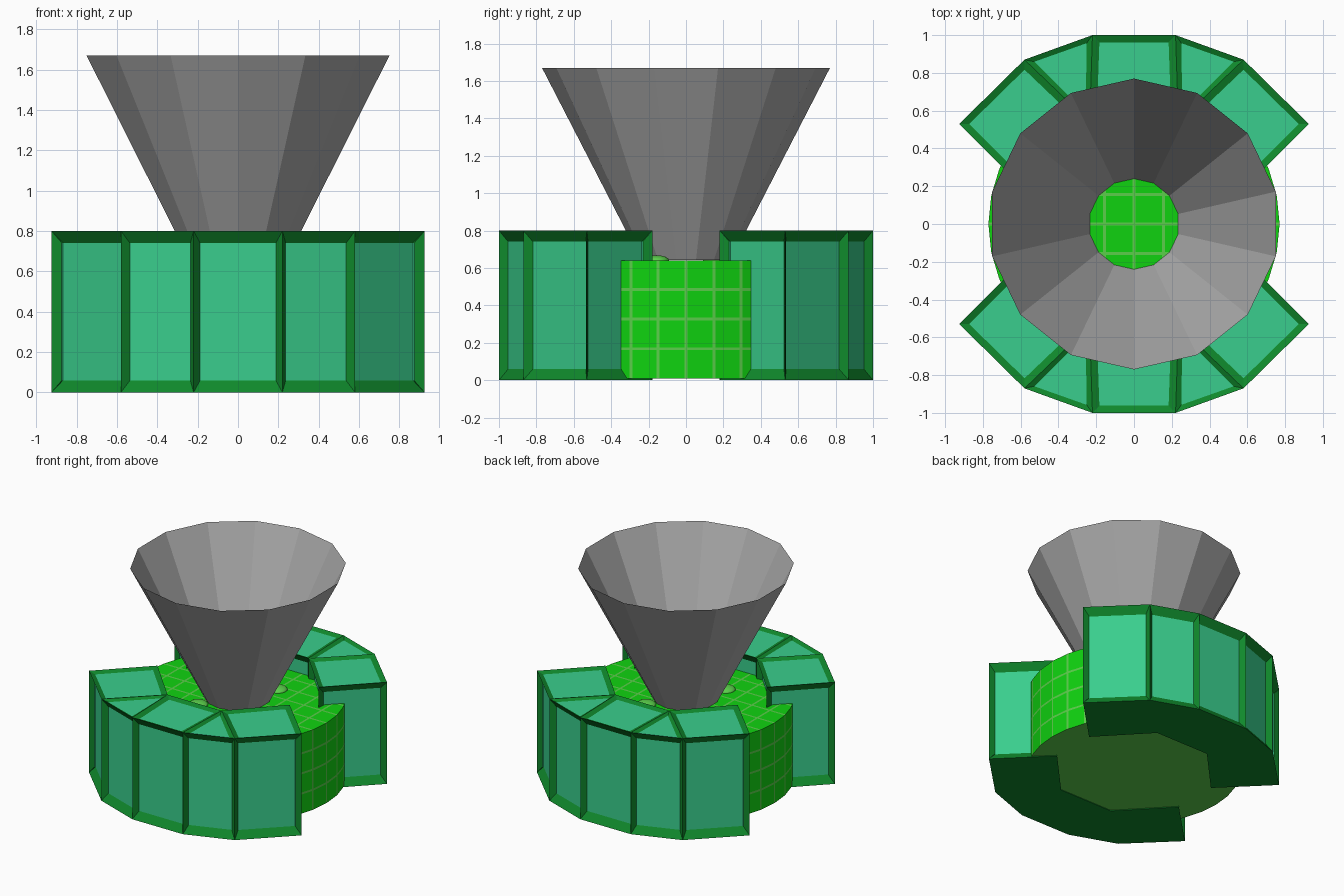
import bpy, bmesh, math
from mathutils import Vector

if "Cube" in bpy.data.objects:
    bpy.data.objects.remove(bpy.data.objects["Cube"])


def material(name, rgb):
    m = bpy.data.materials.new(name)
    m.diffuse_color = (*rgb, 1)
    m.use_nodes = True
    m.node_tree.nodes["Principled BSDF"].inputs["Base Color"].default_value = m.diffuse_color
    return m


FRAME = material("dark green frame", (0.005, 0.25, 0.025))
PANEL = material("teal panel", (0.041, 0.617, 0.266))
LIME = material("lime tile", (0.005, 0.65, 0.005))
LINE = material("olive green line", (0.105, 0.62, 0.07))
GREY = material("grey funnel", (0.40, 0.40, 0.40))


def finish(bm, name, *mats):
    me = bpy.data.meshes.new(name)
    bm.to_mesh(me)
    bm.free()
    for m in mats:
        me.materials.append(m)
    ob = bpy.data.objects.new(name, me)
    bpy.context.collection.objects.link(ob)
    return ob


# --- Half ring of framed boxes with recessed panels, mirrored front/back ---
OUTER = [(-.925, .53), (-.58, .87), (-.22, 1), (.22, 1), (.58, .87), (.925, .53)]
INNER = [(-.575, .18), (-.235, .54), (.235, .54), (.575, .18)]
HEIGHT = 0.8


def half_ring(name, side):
    bm = bmesh.new()
    pts = OUTER + INNER[::-1]                  # one closed outline, 10 corners
    n = len(pts)
    lo = [bm.verts.new((x, y * side, 0)) for x, y in pts]
    hi = [bm.verts.new((x, y * side, HEIGHT)) for x, y in pts]
    segments = [(0, 1, 8, 9), (1, 2, 8), (2, 3, 7, 8), (3, 4, 7), (4, 5, 6, 7)]
    tops = [bm.faces.new([hi[i] for i in s]) for s in segments]
    for s in segments:
        bm.faces.new([lo[i] for i in s])
    walls = [bm.faces.new((lo[i], lo[(i + 1) % n], hi[(i + 1) % n], hi[i])) for i in range(n)]
    bmesh.ops.recalc_face_normals(bm, faces=bm.faces[:])
    # recess the wall panels, with wider rails above and below
    bmesh.ops.inset_individual(bm, faces=walls, thickness=0.045, depth=-0.04)
    for f in walls:
        f.material_index = 1
        for v in f.verts:
            v.co.z += 0.027 if v.co.z < HEIGHT / 2 else -0.027
    # recess the top panels
    bmesh.ops.inset_individual(bm, faces=tops, thickness=0.053, depth=-0.015)
    for f in tops:
        f.material_index = 1
    return finish(bm, name, FRAME, PANEL)


half_ring("front_ring", -1)
half_ring("back_ring", 1)

# --- Central drum: tiled side with thin lines, plain underside ---
R, Z0, Z1, SIDES, STEP, W = 0.77, 0.01, 0.64, 32, 0.155, 0.008

angles = [2 * math.pi * i / SIDES + s * W / R for i in range(SIDES) for s in (-1, 1)]
rim = [(R * math.cos(a), R * math.sin(a)) for a in angles]
levels = [Z0]
for k in range(1, 4):
    levels += [Z0 + k * 0.158 - W, Z0 + k * 0.158 + W]
levels.append(Z1)

bm = bmesh.new()
loops = [[bm.verts.new((x, y, z)) for x, y in rim] for z in levels]
for j in range(len(levels) - 1):
    for i in range(len(rim)):
        k = (i + 1) % len(rim)
        f = bm.faces.new((loops[j][i], loops[j][k], loops[j + 1][k], loops[j + 1][i]))
        f.material_index = 0 if (i % 2 == 1 and j % 2 == 0) else 1
bm.faces.new(loops[0][::-1]).material_index = 1
finish(bm, "drum_side", LIME, LINE)

# --- Drum top: cap cut along a square grid, thin strips coloured as lines ---
bm = bmesh.new()
bm.faces.new([bm.verts.new((x, y, Z1)) for x, y in rim])
for axis in (Vector((1, 0, 0)), Vector((0, 1, 0))):
    for k in range(-4, 5):
        for s in (-W, W):
            bmesh.ops.bisect_plane(bm, geom=bm.verts[:] + bm.edges[:] + bm.faces[:],
                                   plane_co=axis * (k * STEP + s), plane_no=axis)


def on_line(c):
    return abs(c - round(c / STEP) * STEP) < W


for f in bm.faces:
    c = f.calc_center_median()
    f.material_index = 1 if on_line(c.x) or on_line(c.y) else 0
finish(bm, "drum_top", LIME, LINE)

# --- Four low domes around the funnel foot ---
for i in range(4):
    a = math.radians(59 + 90 * i)
    bpy.ops.mesh.primitive_uv_sphere_add(segments=16, ring_count=8, radius=1,
                                         location=(0.31 * math.cos(a), 0.31 * math.sin(a), Z1))
    dome = bpy.context.object
    dome.name = f"dome_{i + 1}"
    dome.scale = (0.07, 0.07, 0.028)
    dome.data.materials.append(LINE)
    bpy.ops.object.shade_smooth_by_angle()

# --- Open funnel, 14 flat sides ---
bm = bmesh.new()
N = 14
ends = []
for r, z in ((0.24, 0.642), (0.77, 1.67)):
    ends.append([bm.verts.new((r * math.cos(math.pi / 2 + 2 * math.pi * i / N),
                               r * math.sin(math.pi / 2 + 2 * math.pi * i / N), z))
                 for i in range(N)])
for i in range(N):
    k = (i + 1) % N
    bm.faces.new((ends[0][i], ends[0][k], ends[1][k], ends[1][i]))
finish(bm, "funnel", GREY)
